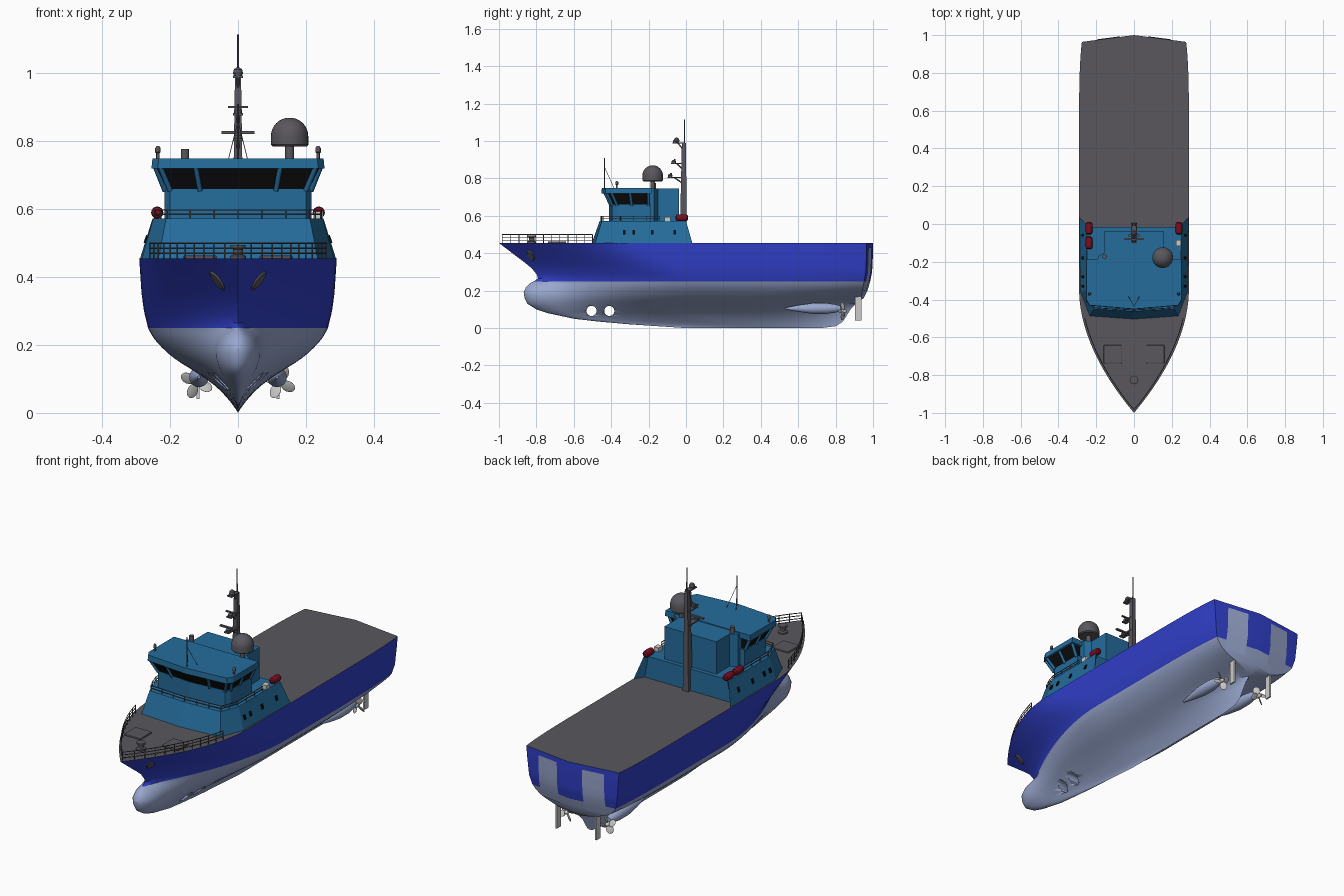
import bpy, bmesh, math
from mathutils import Matrix, Vector

if "Cube" in bpy.data.objects:
    bpy.data.objects.remove(bpy.data.objects["Cube"])

def material(name, r, g, b):
    m = bpy.data.materials.new(name)
    m.diffuse_color = (r, g, b, 1)
    m.use_nodes = True
    m.node_tree.nodes["Principled BSDF"].inputs["Base Color"].default_value = m.diffuse_color
    return m

BLUE = material("hull_blue", .03, .05, .58)
PALE = material("bottom_paint", .32, .39, .62)
TEAL = material("house_teal", .018, .15, .33)
DARK = material("dark_grey", .1, .095, .11)
GLASS = material("glass", .004, .004, .005)
RED = material("raft_red", .2, .004, .015)

def finish(name, bm, mats=(), smooth=True):
    bmesh.ops.remove_doubles(bm, verts=bm.verts, dist=1e-5)
    bmesh.ops.recalc_face_normals(bm, faces=bm.faces)
    me = bpy.data.meshes.new(name)
    bm.to_mesh(me)
    bm.free()
    ob = bpy.data.objects.new(name, me)
    bpy.context.collection.objects.link(ob)
    for m in mats:
        me.materials.append(m)
    bpy.ops.object.select_all(action='DESELECT')
    ob.select_set(True)
    bpy.context.view_layer.objects.active = ob
    if smooth:
        bpy.ops.object.shade_smooth_by_angle(angle=math.radians(32))
    return ob

T = Matrix.Translation
def R(deg, axis): return Matrix.Rotation(math.radians(deg), 4, axis)
def S(x, y, z): return Matrix.Diagonal((x, y, z, 1))

def box(name, loc, size, mat=None, rot=Matrix()):
    bm = bmesh.new()
    bmesh.ops.create_cube(bm, size=1, matrix=T(loc) @ rot @ S(*size))
    return finish(name, bm, [mat] if mat else [], False)

def lathe(name, profile, mtx, mat=None, n=24):
    """Revolve (radius, height) pairs round local z."""
    bm = bmesh.new()
    rings = [[bm.verts.new(mtx @ Vector((r * math.cos(2 * math.pi * i / n), r * math.sin(2 * math.pi * i / n), z)))
              for i in range(n)] for r, z in [(0, profile[0][1])] + profile + [(0, profile[-1][1])]]
    for a, b in zip(rings, rings[1:]):
        for i in range(n):
            bm.faces.new((a[i], a[(i + 1) % n], b[(i + 1) % n], b[i]))
    return finish(name, bm, [mat] if mat else [])

def prism(name, low, zl, high, zh, mat):
    """Mirrored half outlines joined from height zl to zh."""
    bm = bmesh.new()
    def ring(pts, z):
        full = pts + [(-x, y) for x, y in reversed(pts) if x > 0]
        return [bm.verts.new((x, y, z)) for x, y in full]
    a, b = ring(low, zl), ring(high, zh)
    n = len(a)
    bm.faces.new(a)
    bm.faces.new(b)
    for i in range(n):
        bm.faces.new((a[i], a[(i + 1) % n], b[(i + 1) % n], b[i]))
    return finish(name, bm, [mat], False)

def tubes(name, lines, r, mat):
    cu = bpy.data.curves.new(name, 'CURVE')
    cu.dimensions, cu.bevel_depth, cu.bevel_resolution, cu.use_fill_caps = '3D', r, 1, True
    for pts in lines:
        sp = cu.splines.new('POLY')
        sp.points.add(len(pts) - 1)
        for p, c in zip(sp.points, pts):
            p.co = (*c, 1)
    cu.materials.append(mat)
    ob = bpy.data.objects.new(name, cu)
    bpy.context.collection.objects.link(ob)
    bpy.ops.object.select_all(action='DESELECT')
    ob.select_set(True)
    bpy.context.view_layer.objects.active = ob
    bpy.ops.object.convert(target='MESH')

def railing(name, path, z, h, bars, mat=DARK):
    lines = [[(x, y, z + h * (k + 1) / bars) for x, y in path] for k in range(bars)]
    lines += [[(x, y, z - .005), (x, y, z + h)] for x, y in path]
    tubes(name, lines, .0022, mat)

# Hull lines: stem, stern, midship half breadth, transom half breadth, bulb half breadth against height
def at(tab, z):
    if z <= tab[0][0]: return tab[0][1]
    for (a, u), (b, v) in zip(tab, tab[1:]):
        if z <= b: return u + (v - u) * (z - a) / (b - a)
    return tab[-1][1]

STEM = [(0, 0), (.01, -.15), (.02, -.3), (.035, -.47), (.05, -.6), (.08, -.74), (.1, -.8), (.13, -.848), (.16, -.863),
        (.19, -.868), (.22, -.855), (.24, -.833), (.25, -.812), (.265, -.792), (.285, -.797), (.32, -.825),
        (.35, -.862), (.4, -.928), (.455, -1)]
STERN = [(0, .72), (.01, .8), (.03, .835), (.06, .855), (.1, .88), (.13, .91), (.16, .95), (.2, .97), (.25, .985), (.3, .995), (.4, 1)]
MID = [(0, 0), (.03, .02), (.06, .046), (.08, .068), (.1, .094), (.13, .14), (.15, .173), (.17, .2), (.2, .232),
       (.225, .252), (.25, .265), (.3, .277), (.35, .284), (.455, .291)]
TRANSOM = [(.135, 0), (.16, .09), (.18, .155), (.2, .2), (.225, .23), (.25, .248), (.3, .262), (.455, .276)]
BULB = [(0, 0), (.03, .008), (.07, .02), (.1, .036), (.13, .053), (.16, .063), (.19, .064), (.22, .054), (.24, .038), (.255, .015), (.265, 0)]
DECK = .455

def half_breadth(y, z):
    y0, tr = at(STEM, z), at(TRANSOM, z)
    start = max(y0, -.79) if z < .27 else y0
    s = min(max((y - start) / at([(0, .6), (.1, .75), (.25, .8), (DECK, .65)], z), 0), 1)
    end = at(STERN, z) - .13 * tr
    u = min(max((y - .2) / (end - .2), 0), 1) ** at([(.1, 2.5), (.25, 5), (DECK, 6)], z)
    h = (at(MID, z) * (1 - u) + tr * u) * (1 - (1 - s) ** (1.6 + .27 * z / DECK))
    sb = min(max((y - y0) / .13, 0), 1)
    b = at(BULB, z) * math.sqrt(1 - (1 - sb) ** 2) * min(max((.2 - y) / .6, 0), 1)
    return (h ** 3 + b ** 3) ** (1 / 3)

levels = [0, .01, .02, .035, .05, .065, .08, .09, .1, .115, .13, .145, .16, .175, .19, .205, .22, .23, .24, .25,
          .265, .285, .3, .32, .35, .375, .4, .43, DECK]
bm = bmesh.new()
N, sides = 56, {}
for sg in (1, -1):
    rows = []
    for z in levels:
        y0, y1 = at(STEM, z), at(STERN, z)
        ye = y1 - .13 * at(TRANSOM, z)
        ys = [y0 + (ye - y0) * (1 - math.cos(math.pi * j / N)) / 2 for j in range(N + 1)]
        rows.append([bm.verts.new((sg * (half_breadth(y, z) if j else 0), y, z)) for j, y in enumerate(ys)]
                    + [bm.verts.new((0, y1, z))])
    for i in range(len(rows) - 1):
        for j in range(N + 1):
            f = bm.faces.new((rows[i][j], rows[i][j + 1], rows[i + 1][j + 1], rows[i + 1][j]))
            f.material_index = 1 if levels[i] < .249 else 0
    sides[sg] = rows[-1]
for j in range(N + 1):
    f = bm.faces.new((sides[1][j], sides[1][j + 1], sides[-1][j + 1], sides[-1][j]))
    f.material_index = 2
hull = finish("hull", bm, [BLUE, PALE, DARK])

# Bow thruster tunnels cut through the hull
for y in (-.505, -.41):
    cutter = lathe("tunnel_cutter", [(.027, -.4), (.027, .4)], T((0, y, .092)) @ R(90, 'Y'), PALE)
    cutter.hide_render = True
    mod = hull.modifiers.new("tunnel", 'BOOLEAN')
    mod.operation, mod.solver, mod.object = 'DIFFERENCE', 'EXACT', cutter
    bpy.context.view_layer.objects.active = hull
    bpy.ops.object.modifier_apply(modifier="tunnel")
    bpy.data.objects.remove(cutter)

for sg, side in ((1, "right"), (-1, "left")):
    # Pale stern panels
    bm = bmesh.new()
    zs = [.2, .23, .25, .28, .3, .35, .43]
    cols = [[bm.verts.new((sg * x, at(STERN, z) - .13 * x + .003, z)) for z in zs] for x in (.075, .195)]
    for i in range(len(zs) - 1):
        bm.faces.new((cols[0][i], cols[0][i + 1], cols[1][i + 1], cols[1][i]))
    finish("stern_panel_" + side, bm, [PALE])
    # Anchor pocket lying on the bow surface
    y, z, e = -.83, .39, .01
    p = Vector((sg * half_breadth(y, z), y, z))
    n = Vector((sg, -(half_breadth(y + e, z) - half_breadth(y - e, z)) / (2 * e),
                -(half_breadth(y, z + e) - half_breadth(y, z - e)) / (2 * e)))
    lathe("anchor_pocket_" + side, [(.8, -.006), (1, 0), (.8, .005)],
          T(p) @ n.to_track_quat('Z', 'Y').to_matrix().to_4x4() @ S(.02, .036, 1), DARK)
    # Shaft fairing, propeller, rudder
    lathe("shaft_fairing_" + side, [(.004, .53), (.018, .6), (.029, .68), (.029, .75), (.022, .8), (.014, .825)],
          T((sg * .115, 0, .105)) @ R(-90, 'X'), PALE)
    bm = bmesh.new()
    hub = T((sg * .122, .838, .09))
    bmesh.ops.create_uvsphere(bm, u_segments=12, v_segments=8, radius=1, matrix=hub @ S(.011, .022, .011))
    for k in range(4):
        bmesh.ops.create_uvsphere(bm, u_segments=14, v_segments=8, radius=1, matrix=hub @ R(90 * k + 25, 'Y')
                                  @ T((0, 0, .028)) @ R(35 * sg, 'Z') @ S(.019, .003, .022))
    finish("propeller_" + side, bm)
    box("rudder_" + side, (sg * .118, .92, .108), (.009, .034, .135))
    # Hatch, deckhouse windows, roof light
    hatch = box("deck_hatch_" + side, (sg * .112, -.69, .458), (.098, .098, .012), DARK)
    bev = hatch.modifiers.new("round", 'BEVEL')
    bev.width, bev.segments = .005, 2
    for k, y in enumerate((-.33, -.28, -.18, -.06)):
        box(f"side_window_{side}_{k}", (sg * .2715, y, .512), (.006, .014, .024), GLASS, R(-19 * sg, 'Y'))
    lathe("roof_light_" + side, [(.005, .74), (.005, .765), (.008, .768), (.008, .78), (.004, .786)],
          T((sg * .236, -.37, 0)), DARK, 12)

# Deckhouse and wheelhouse
prism("deckhouse", [(0, -.505), (.235, -.488), (.284, -.36), (.29, .035), (.258, -.015)], .45,
      [(0, -.462), (.212, -.45), (.25, -.35), (.252, 0), (.235, -.015)], .572, TEAL)
prism("wheelhouse", [(0, -.412), (.2, -.395), (.216, -.37), (.216, -.19)], .57,
      [(0, -.412), (.2, -.395), (.216, -.37), (.216, -.19)], .66, TEAL)
prism("window_band", [(0, -.41), (.198, -.393), (.214, -.368), (.214, -.2)], .66,
      [(0, -.443), (.226, -.424), (.243, -.398), (.243, -.2)], .722, GLASS)
prism("roof", [(0, -.452), (.236, -.432), (.255, -.402), (.255, -.185)], .72,
      [(0, -.45), (.234, -.43), (.252, -.4), (.252, -.185)], .75, TEAL)
prism("rear_block", [(0, -.36), (.19, -.36), (.19, -.17), (.155, -.15), (.155, -.037)], .57,
      [(0, -.36), (.19, -.36), (.19, -.17), (.155, -.15), (.155, -.037)], .746, TEAL)
pillars = []
for sg in (1, -1):
    pillars += [[(sg * .112, -.402, .655), (sg * .125, -.434, .725)], [(sg * .2, -.394, .655), (sg * .229, -.424, .725)],
                [(sg * .215, -.368, .655), (sg * .243, -.398, .725)], [(sg * .214, -.2, .655), (sg * .243, -.2, .725)],
                [(sg * .214, -.29, .655), (sg * .243, -.3, .725)]]
tubes("window_pillars", pillars, .008, TEAL)

# Railings
ys = [-.98 + .48 * i / 11 for i in range(12)]
bow = [(half_breadth(y, DECK) - .012, y) for y in ys[1:]]
railing("bow_railing", [(-x, y) for x, y in reversed(bow)] + [(0, -.982)] + bow, DECK, .045, 3)
walk = [(0, -.455), (.07, -.451), (.14, -.448), (.208, -.443), (.228, -.4), (.244, -.35), (.245, -.28), (.245, -.21), (.245, -.14)]
railing("walkway_railing", [(-x, y) for x, y in reversed(walk[1:])] + walk, .572, .026, 2)

# Foredeck capstan
lathe("capstan", [(.024, .45), (.024, .462), (.014, .467), (.014, .482), (.022, .486), (.022, .495)], T((0, -.825, 0)), DARK)

# Life rafts and locker
for k, (x, y) in enumerate([(-.238, -.022), (-.238, -.1), (.238, -.022)]):
    lathe(f"life_raft_{k}", [(.009, -.033), (.016, -.028), (.018, -.02), (.018, .02), (.016, .028), (.009, .033)],
          T((x, y, .59)) @ R(90, 'X'), RED, 16)
box("deck_locker", (.236, -.1, .582), (.028, .032, .024))

# Radar dome and vent pipe
dome = [(.05, .785), (.055, .79), (.055, .815)] + [(.055 * math.cos(a), .815 + .055 * math.sin(a))
                                                  for a in [math.pi / 2 * i / 8 for i in range(1, 8)]]
lathe("dome_pedestal", [(.013, .74), (.013, .79)], T((.152, -.178, 0)), DARK)
lathe("radar_dome", dome, T((.152, -.178, 0)), DARK, 32)
lathe("vent_pipe", [(.012, .74), (.012, .777)], T((-.156, -.172, 0)), DARK)

# Mast with platforms, radar arms, lights and pole
prism("mast", [(0, -.034), (.017, -.034), (.017, .004)], .455, [(0, -.022), (.009, -.022), (.009, .0)], .99, DARK)
lathe("mast_pole", [(.004, .98), (.0025, 1.115)], T((0, -.008, 0)), DARK, 10)
for k, (z, reach) in enumerate([(.805, .09), (.88, .07), (.99, .062)]):
    box(f"mast_platform_{k}", (0, -.01 - reach / 2, z), (.028, reach, .007), DARK)
    tubes(f"platform_brace_{k}", [[(0, -reach * .7, z), (0, -.02, z - .03)]], .004, DARK)
    lathe(f"platform_unit_{k}", [(.011, z), (.012, z + .012), (.006, z + .02)], T((0, -reach + .005, 0)), DARK, 12)
box("radar_arm_low", (0, -.08, .826), (.098, .012, .008), DARK)
box("radar_arm_high", (0, -.06, .901), (.06, .01, .006), DARK)
lathe("mast_head_light", [(.008, .99), (.015, 1), (.012, 1.012), (.005, 1.018)], T((0, -.05, 0)), DARK, 16)

# Wheelhouse whip aerial with stays
tubes("whip_aerial", [[(0, -.435, .745), (0, -.435, .91)]], .003, DARK)
tubes("aerial_stays", [[(0, -.435, .86), (s * .028, -.385, .748)] for s in (1, -1)], .0012, DARK)
